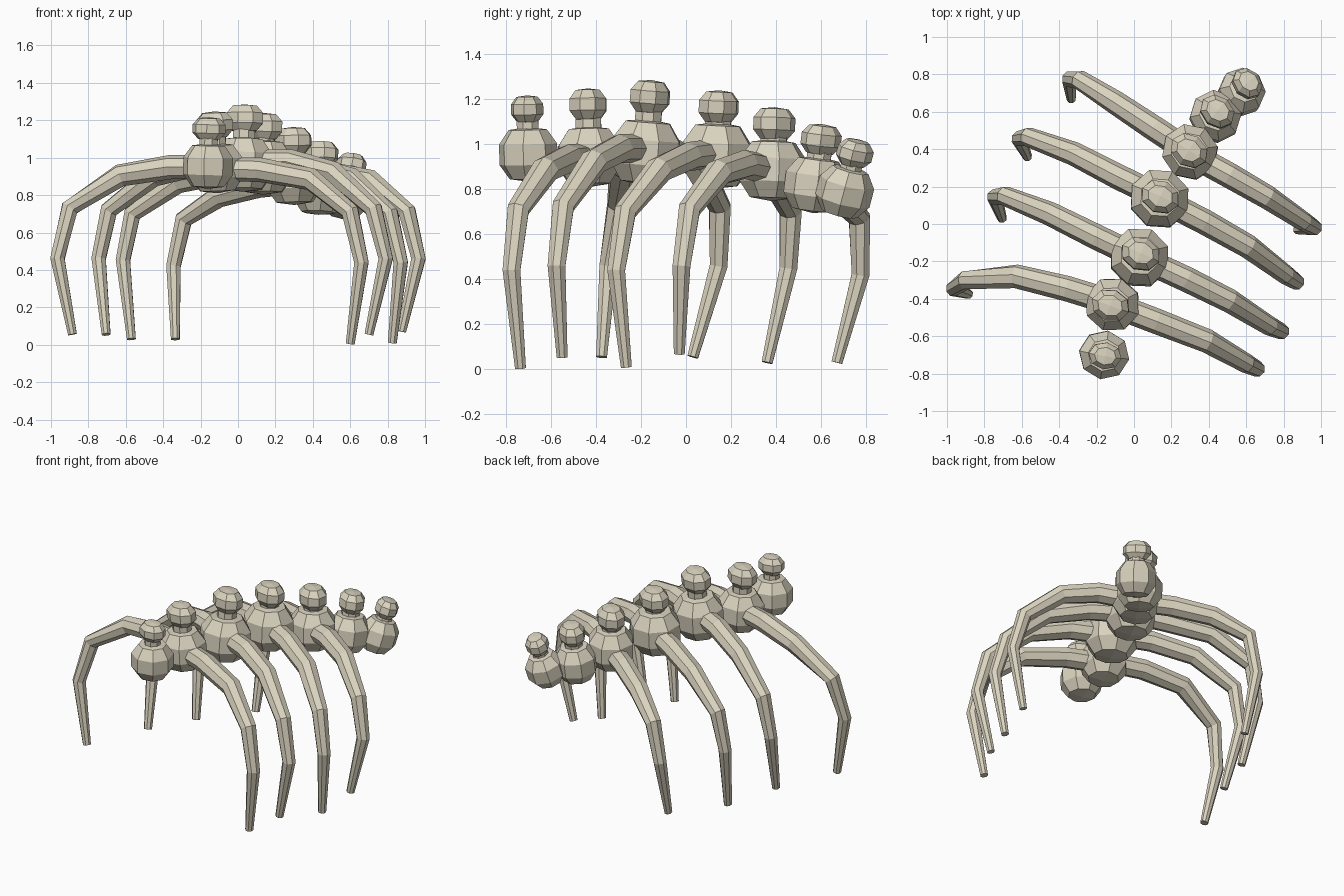
import bpy, bmesh, math
from mathutils import Vector, Matrix

if "Cube" in bpy.data.objects:
    bpy.data.objects.remove(bpy.data.objects["Cube"])

bone = bpy.data.materials.new("bone")
bone.diffuse_color = (0.70, 0.65, 0.52, 1)
bone.use_nodes = True
bone.node_tree.nodes["Principled BSDF"].inputs["Base Color"].default_value = bone.diffuse_color


def finish(bm, name):
    bmesh.ops.recalc_face_normals(bm, faces=bm.faces)
    me = bpy.data.meshes.new(name)
    bm.to_mesh(me)
    bm.free()
    me.materials.append(bone)
    ob = bpy.data.objects.new(name, me)
    bpy.context.collection.objects.link(ob)
    return ob


def frame(origin, up, forward):
    z = up.normalized()
    x = forward.cross(z).normalized()
    y = z.cross(x)
    m = Matrix((x, y, z)).transposed().to_4x4()
    m.translation = origin
    return m


def ball(name, m, rx, ry, rz):
    """Blocky eight-sided ball: flat-ish four-quad caps, slopes and a straight band."""
    bm = bmesh.new()
    rings = []
    for r, z in ((.66, -.87), (1, -.36), (1, .36), (.66, .87)):
        rings.append([bm.verts.new((r * math.cos(a), r * math.sin(a), z))
                      for a in (math.pi / 4 * k for k in range(8))])
    for a, b in zip(rings, rings[1:]):
        for k in range(8):
            n = (k + 1) % 8
            bm.faces.new((a[k], a[n], b[n], b[k]))
    for ring, z in ((rings[0], -.97), (rings[-1], .97)):
        pole = bm.verts.new((0, 0, z))
        for k in range(0, 8, 2):
            bm.faces.new((pole, ring[k], ring[k + 1], ring[(k + 2) % 8]))
    bm.transform(m @ Matrix.Diagonal((rx, ry, rz, 1)))
    finish(bm, name)


def tube(name, pts, radii, widen=1.0):
    """Tapered eight-sided tube along a path, capped at both ends."""
    pts = [Vector(p) for p in pts]
    bm = bmesh.new()
    rings = []
    for i, p in enumerate(pts):
        t = (pts[min(i + 1, len(pts) - 1)] - p).normalized()
        s = (p - pts[max(i - 1, 0)]).normalized()
        t = (t + s).normalized()
        # reference axis along the spine keeps the rings untwisted
        u = Vector((0.4, 0.9, 0))
        u = (u - t * u.dot(t)).normalized()
        v = t.cross(u)
        rings.append([bm.verts.new(p + radii[i] * (u * math.cos(a) * widen + v * math.sin(a)))
                      for a in (math.pi / 4 * k for k in range(8))])
    for a, b in zip(rings, rings[1:]):
        for k in range(8):
            n = (k + 1) % 8
            bm.faces.new((a[k], a[n], b[n], b[k]))
    bm.faces.new(rings[0])
    bm.faces.new(rings[-1])
    finish(bm, name)


# vertebrae: body centre, body radius, knob centre, knob radius
spine = [
    ((-.16, -.70, .955), .135, (-.155, -.705, 1.155), .074),
    ((-.115, -.43, .945), .150, (-.125, -.435, 1.175), .087),
    ((.03, -.18, .965), .164, (.035, -.16, 1.21), .090),
    ((.137, .135, .95), .164, (.14, .145, 1.165), .089),
    ((.30, .385, .885), .153, (.295, .392, 1.09), .089),
    ((.435, .575, .82), .140, (.445, .60, 1.02), .083),
    ((.575, .705, .79), .126, (.605, .75, .96), .074),
]
centres = [Vector(s[0]) for s in spine]
for i, (c, r, k, kr) in enumerate(spine):
    c, k = Vector(c), Vector(k)
    fwd = centres[min(i + 1, 6)] - centres[max(i - 1, 0)]
    m = frame(c, k - c, fwd)
    ball(f"vertebra_body_{i+1}", m, r, r * .97, r * .93)
    tube(f"vertebra_neck_{i+1}", [c, k], [kr * .7] * 2)
    m.translation = k
    ball(f"vertebra_knob_{i+1}", m, kr * 1.2, kr * .98, kr * .86)

# ribs: shoulder (at spine), bend, outer knee, shin, tip
ribs = {
    "rib_1_left": [(-.115, -.42, .95), (-.36, -.345, .95), (-.63, -.28, .905), (-.90, -.30, .73), (-.965, -.345, .46), (-.885, -.375, .055)],
    "rib_1_right": [(-.115, -.43, .94), (.12, -.52, .935), (.39, -.625, .885), (.60, -.745, .71), (.66, -.775, .44), (.60, -.735, .005)],
    "rib_2_left": [(.03, -.18, .98), (-.2, -.07, .97), (-.45, .055, .905), (-.69, .15, .72), (-.745, .145, .46), (-.705, .03, .055)],
    "rib_2_right": [(.03, -.18, .98), (.28, -.295, .98), (.51, -.41, .92), (.725, -.545, .725), (.79, -.575, .46), (.70, -.55, .055)],
    "rib_3_left": [(.137, .145, .95), (-.08, .25, .92), (-.32, .375, .87), (-.565, .465, .70), (-.615, .455, .45), (-.57, .36, .03)],
    "rib_3_right": [(.137, .135, .96), (.38, .01, .945), (.61, -.12, .885), (.81, -.27, .70), (.87, -.31, .44), (.825, -.265, .01)],
    "rib_4_left": [(.30, .385, .87), (.11, .51, .85), (-.10, .65, .795), (-.29, .77, .67), (-.345, .775, .42), (-.335, .67, .03)],
    "rib_4_right": [(.30, .375, .885), (.51, .26, .91), (.71, .145, .875), (.905, .015, .71), (.965, -.02, .46), (.875, -.03, .07)],
}
for name, pts in ribs.items():
    tube(name, pts, [.065, .065, .061, .050, .041, .025], 1.05)
